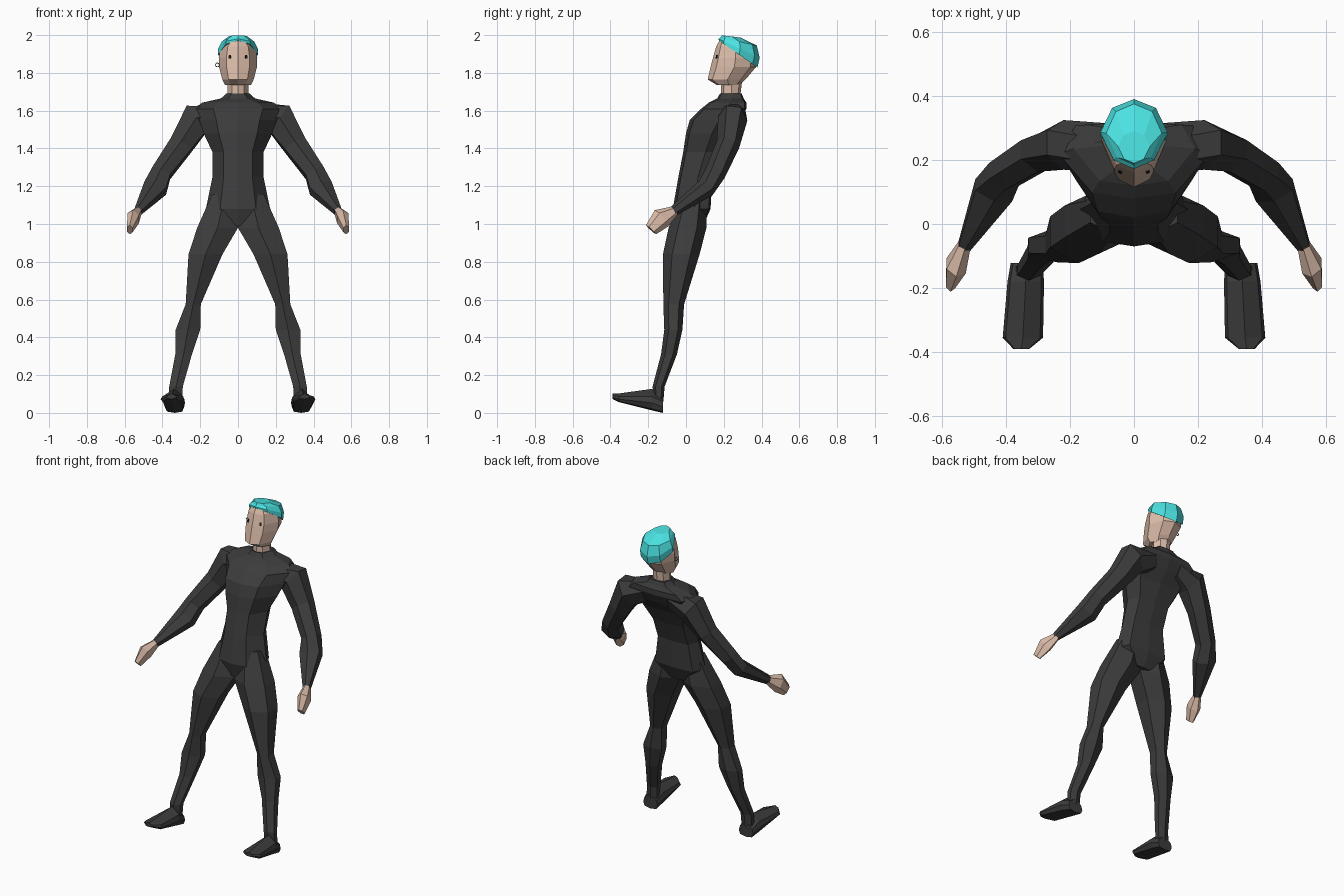
import bpy
import bmesh
import math
from mathutils import Vector

if "Cube" in bpy.data.objects:
    bpy.data.objects.remove(bpy.data.objects["Cube"], do_unlink=True)


def material(name, r, g, b):
    m = bpy.data.materials.new(name)
    m.use_nodes = True
    m.diffuse_color = (r, g, b, 1)
    bsdf = m.node_tree.nodes["Principled BSDF"]
    bsdf.inputs["Base Color"].default_value = (r, g, b, 1)
    bsdf.inputs["Roughness"].default_value = 0.8
    return m


SUIT = material("charcoal suit", 0.045, 0.045, 0.045)
SKIN = material("skin", 0.72, 0.51, 0.4)
HAIR = material("turquoise hair", 0.07, 0.75, 0.75)
EYE = material("black eye", 0.01, 0.01, 0.012)
METAL = material("grey metal", 0.25, 0.25, 0.25)


def symmetric(half):
    """Close a right-hand half section by mirroring it across x = 0."""
    return half + [(-x, y) for x, y in reversed(half) if x > 0]


LIMB = symmetric([(0, -1), (1, -0.5), (1, 0.5), (0, 1)])
CHEST = symmetric([(0, -1), (0.56, -0.85), (1, 0.15), (0.78, 0.9), (0, 1)])
SKULL = symmetric([(0, -1), (0.6, -0.75), (1, 0.05), (0.65, 0.75), (0, 1)])
SHOE = symmetric([(0, -1), (0.8, -0.85), (1, -0.3), (0.85, 0.3), (0, 1)])


def finish(name, bm, mat):
    bmesh.ops.recalc_face_normals(bm, faces=bm.faces)
    mesh = bpy.data.meshes.new(name)
    bm.to_mesh(mesh)
    bm.free()
    mesh.materials.append(mat)
    ob = bpy.data.objects.new(name, mesh)
    bpy.context.collection.objects.link(ob)


def loft(name, mat, section, rings, axis=None, side=1):
    """Skin rings of (x, y, z, width radius, depth radius, optional tilt)."""
    bm = bmesh.new()
    centres = [Vector((r[0] * side, r[1], r[2])) for r in rings]
    loops = []
    for i, ring in enumerate(rings):
        if axis:
            t = Vector(axis)
        else:
            before = centres[max(i - 1, 0)]
            after = centres[min(i + 1, len(rings) - 1)]
            t = (after - before).normalized()
        u = Vector((1, 0, 0))
        u = (u - t * t.dot(u)).normalized()
        v = t.cross(u)
        if len(ring) > 5:
            v = v + t * ring[5]
        loops.append([bm.verts.new(centres[i] + u * a * ring[3] + v * b * ring[4])
                      for a, b in section])
    n = len(section)
    for low, high in zip(loops, loops[1:]):
        for k in range(n):
            j = (k + 1) % n
            bm.faces.new((low[k], low[j], high[j], high[k]))
    bm.faces.new(loops[0])
    bm.faces.new(loops[-1])
    finish(name, bm, mat)


def stack(levels):
    """Turn (z, half width, front y, back y) into centred rings."""
    return [(0, (f + b) / 2, z, w, (b - f) / 2) for z, w, f, b in levels]


UP = (0, 0, 1)

# Torso with collar
loft("torso", SUIT, CHEST, stack([
    (0.99, 0.06, -0.05, 0.09),
    (1.08, 0.17, -0.07, 0.13),
    (1.25, 0.135, -0.04, 0.14),
    (1.38, 0.135, -0.015, 0.19),
    (1.48, 0.182, 0.0, 0.24),
    (1.55, 0.205, 0.02, 0.29),
    (1.61, 0.235, 0.08, 0.32),
    (1.642, 0.19, 0.12, 0.32),
    (1.665, 0.09, 0.165, 0.305),
    (1.69, 0.062, 0.18, 0.295)]), UP)

# Neck and head
loft("neck", SKIN, SKULL, stack([
    (1.66, 0.055, 0.185, 0.285),
    (1.78, 0.055, 0.185, 0.30)]), UP)
loft("head", SKIN, SKULL, stack([
    (1.735, 0.068, 0.165, 0.28),
    (1.765, 0.083, 0.115, 0.315),
    (1.83, 0.10, 0.13, 0.37),
    (1.88, 0.102, 0.143, 0.37),
    (1.94, 0.09, 0.16, 0.35),
    (1.973, 0.055, 0.178, 0.29)]), UP)

# Hair cap, sloping down to the nape
loft("hair", HAIR, SKULL, [
    (0, 0.276, 1.9, 0.106, 0.102, -0.7),
    (0, 0.281, 1.93, 0.105, 0.109, -0.46),
    (0, 0.279, 1.966, 0.087, 0.096, -0.22),
    (0, 0.24, 1.993, 0.05, 0.05, -0.12)], UP)

# Limbs, feet, hands and eyes on both sides
for label, s in (("left", 1), ("right", -1)):
    loft(label + "_arm", SUIT, LIMB, [
        (0.09, 0.24, 1.58, 0.055, 0.078),
        (0.22, 0.247, 1.555, 0.085, 0.078),
        (0.30, 0.222, 1.42, 0.062, 0.062),
        (0.406, 0.155, 1.27, 0.052, 0.056),
        (0.438, 0.105, 1.19, 0.062, 0.052),
        (0.53, -0.07, 1.065, 0.02, 0.027)], side=s)
    loft(label + "_hand", SKIN, LIMB, [
        (0.527, -0.06, 1.07, 0.018, 0.026),
        (0.555, -0.13, 1.03, 0.031, 0.056),
        (0.573, -0.185, 0.97, 0.015, 0.036)], side=s)
    loft(label + "_leg", SUIT, LIMB, [
        (0.068, 0.04, 1.16, 0.068, 0.07),
        (0.108, 0.008, 0.98, 0.108, 0.10),
        (0.172, -0.025, 0.84, 0.09, 0.097),
        (0.237, -0.065, 0.575, 0.04, 0.055),
        (0.265, -0.067, 0.44, 0.065, 0.048),
        (0.288, -0.09, 0.31, 0.044, 0.042),
        (0.328, -0.145, 0.14, 0.036, 0.032),
        (0.333, -0.145, 0.06, 0.036, 0.025)], UP, s)
    loft(label + "_foot", SUIT, SHOE, [
        (0.335, -0.122, 0.045, 0.05, 0.045),
        (0.338, -0.18, 0.07, 0.057, 0.057),
        (0.347, -0.355, 0.08, 0.063, 0.023),
        (0.352, -0.39, 0.088, 0.025, 0.014)], (0, -1, 0), s)
    bpy.ops.mesh.primitive_cube_add(size=1, location=(s * 0.043, 0.163, 1.885),
                                    rotation=(-0.25, 0, s * 0.46))
    eye = bpy.context.object
    eye.name = label + "_eye"
    eye.scale = (0.012, 0.006, 0.02)
    eye.data.materials.append(EYE)

# Small ring on the right ear
bpy.ops.mesh.primitive_torus_add(major_radius=0.01, minor_radius=0.0025,
                                 major_segments=10, minor_segments=5,
                                 location=(-0.109, 0.255, 1.842),
                                 rotation=(math.pi / 2, 0, 0))
earring = bpy.context.object
earring.name = "earring"
earring.data.materials.append(METAL)
